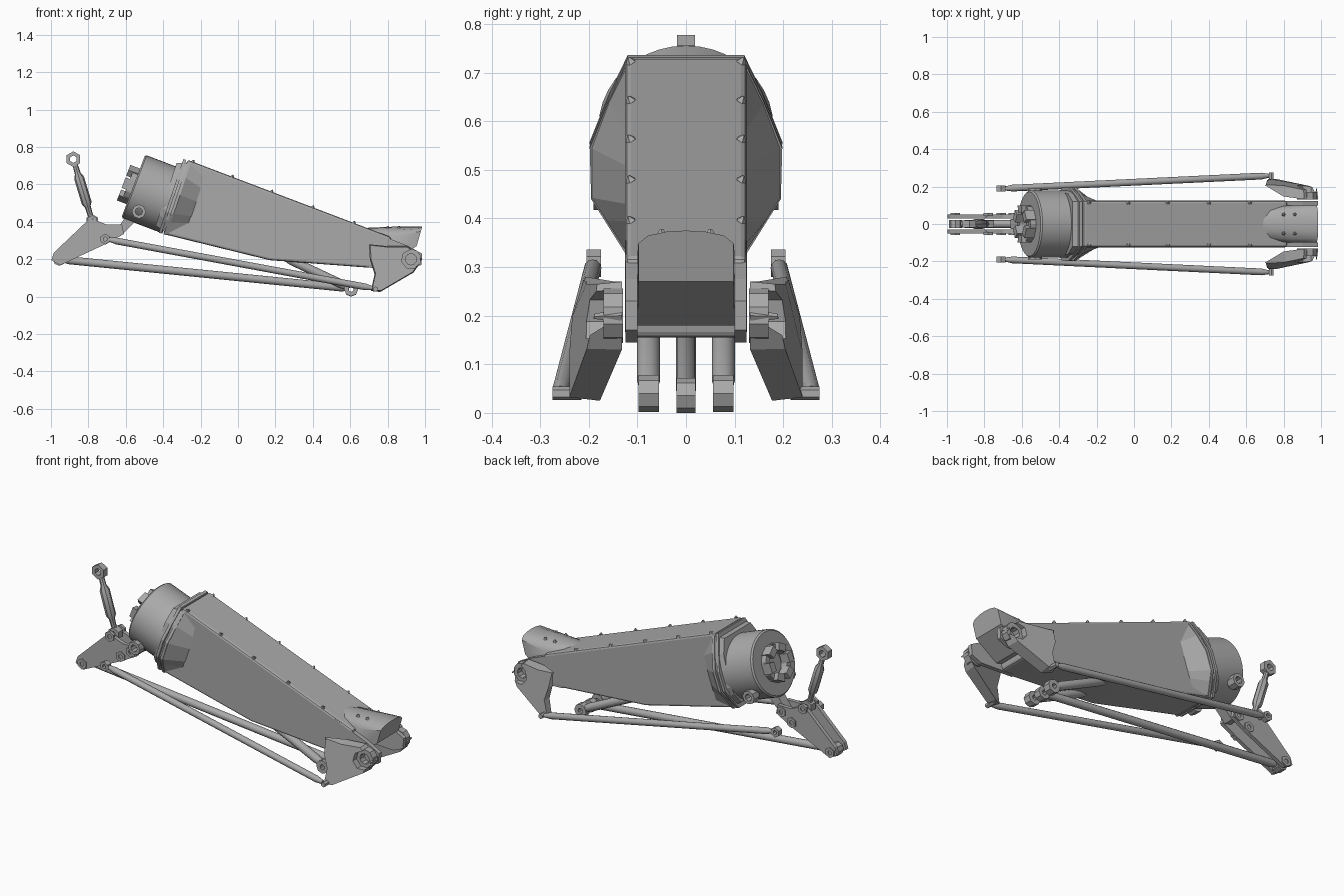
import bpy, bmesh, math
from mathutils import Vector

cube = bpy.data.objects.get("Cube")
if cube:
    bpy.data.objects.remove(cube, do_unlink=True)

grey = bpy.data.materials.new("metal grey")
grey.use_nodes = True
COLOUR = (0.4, 0.4, 0.4, 1)
grey.diffuse_color = COLOUR
grey.node_tree.nodes["Principled BSDF"].inputs["Base Color"].default_value = COLOUR


def loft(name, rings, closed=False, bevel=0, smooth=False):
    """Skin a list of equal-length point rings; cap the ends unless closed."""
    bm = bmesh.new()
    vs = [[bm.verts.new(p) for p in ring] for ring in rings]
    n = len(vs[0])
    pairs = list(zip(vs, vs[1:])) + ([(vs[-1], vs[0])] if closed else [])
    for a, b in pairs:
        for i in range(n):
            j = (i + 1) % n
            bm.faces.new((a[i], a[j], b[j], b[i]))
    if not closed:
        bm.faces.new(vs[0])
        bm.faces.new(vs[-1])
    bmesh.ops.recalc_face_normals(bm, faces=bm.faces)
    mesh = bpy.data.meshes.new(name)
    bm.to_mesh(mesh)
    bm.free()
    mesh.materials.append(grey)
    ob = bpy.data.objects.new(name, mesh)
    bpy.context.collection.objects.link(ob)
    if bevel:
        mod = ob.modifiers.new("bevel", 'BEVEL')
        mod.width, mod.segments, mod.limit_method = bevel, 2, 'ANGLE'
    if smooth:
        bpy.ops.object.select_all(action='DESELECT')
        ob.select_set(True)
        bpy.context.view_layer.objects.active = ob
        bpy.ops.object.shade_smooth_by_angle(angle=math.radians(35))
    return ob


def prism(name, outline, y0, y1, bevel=0):
    """Extrude a side outline across y."""
    return loft(name, [[(x, y, z) for x, z in outline] for y in (y0, y1)], bevel=bevel)


def turn(name, profile, origin, axis, sides=12, closed=False, smooth=False):
    """Revolve (distance, radius) pairs about an axis."""
    d = Vector(axis).normalized()
    u = Vector((0, 0, 1)) if abs(d.z) < 0.9 else Vector((1, 0, 0))
    u = (u - d * u.dot(d)).normalized()
    w = d.cross(u)
    rings = []
    for t, r in profile:
        rings.append([Vector(origin) + d * t + (u * math.cos(a) + w * math.sin(a)) * r
                      for a in (math.tau * i / sides for i in range(sides))])
    return loft(name, rings, closed=closed, smooth=smooth)


def rod(name, a, b, r, tip=0.7):
    """Round bar with necked ends."""
    a, b = Vector(a), Vector(b)
    n = (b - a).length
    return turn(name, [(0, r * tip), (0.04, r), (n - 0.04, r), (n, r * tip)],
                a, b - a, 12, smooth=True)


def eye(name, centre, outer, inner, width, sides=8):
    """Pierced boss whose hole runs along y."""
    h = width / 2
    return turn(name, [(-h, inner), (-h, outer), (h, outer), (h, inner)],
                centre, (0, 1, 0), sides, closed=True)


# Motor housing and flange share the arm's tilted axis
AXIS = Vector((0.935, 0, -0.354))
UP = Vector((0.354, 0, 0.935))
BACK = Vector((-0.56, 0, 0.59))
turn("motor_housing", [(0, 0.1), (0, 0.172), (0.008, 0.18), (0.235, 0.18), (0.235, 0.1)],
     BACK, AXIS, 40, closed=True, smooth=True)
turn("motor_back_plate", [(0.01, 0.11), (0.02, 0.11)], BACK, AXIS, 24)
turn("hub_ring", [(-0.03, 0.07), (-0.03, 0.1), (0.02, 0.1), (0.02, 0.07)],
     BACK, AXIS, 16, closed=True)
SIDE = Vector((0, 1, 0))
for i in range(6):
    a = math.tau * (i + 0.5) / 6
    out = UP * math.cos(a) + SIDE * math.sin(a)
    tan = SIDE * math.cos(a) - UP * math.sin(a)
    loft("hub_block", [[BACK + AXIS * t + out * r + tan * s
                        for r, s in ((0.06, -0.025), (0.1, -0.03), (0.1, 0.03), (0.06, 0.025))]
                       for t in (-0.055, 0)])

FLANGE = Vector((-0.337, 0, 0.532))
F_AXIS = Vector((0.95, 0, -0.32))
F_UP = Vector((0.32, 0, 0.95))
half = [(0.12, 0.207), (0.16, 0.12), (0.198, 0.02), (0.195, -0.09), (0.165, -0.14), (0.125, -0.207)]
outline = half + [(-y, v) for y, v in reversed(half)]


def flange_ring(t, sy, sv):
    return [FLANGE + F_AXIS * t + SIDE * max(-sy, min(sy, y)) + F_UP * v * sv for y, v in outline]


for t in (-0.022, 0.006):
    loft("flange_plate", [flange_ring(t, 0.2, 1), flange_ring(t + 0.016, 0.2, 1)])
loft("flange_core", [flange_ring(-0.05, 0.17, 0.85), flange_ring(0.02, 0.19, 0.95)])
loft("flange_taper", [flange_ring(0.02, 0.195, 0.97), flange_ring(0.12, 0.122, 0.75)])

# Main arm
prism("arm_body", [(-0.27, 0.732), (0.67, 0.375), (0.82, 0.318), (0.78, 0.155), (0.7, 0.155),
                   (0.17, 0.195), (-0.40, 0.335)], -0.125, 0.125, bevel=0.012)

# Wrist hood: arched sections whose end leans outward at the top
def arch(xt, xb, zt, zb, w):
    top = zt - zb
    pts = [(-1, 0), (-1, 0.75), (-0.8, 0.9), (-0.4, 0.98), (0, 1),
           (0.4, 0.98), (0.8, 0.9), (1, 0.75), (1, 0)]
    return [(xb + (xt - xb) * k, w * s, zb + top * k) for s, k in pts]


loft("wrist_hood", [arch(0.69, 0.69, 0.368, 0.25, 0.06), arch(0.73, 0.72, 0.37, 0.2, 0.09),
                    arch(0.85, 0.82, 0.375, 0.18, 0.1), arch(0.985, 0.955, 0.375, 0.27, 0.098)],
     smooth=True)
for x in (0.8, 0.86):
    for y in (-0.05, 0.05):
        turn("hood_bolt", [(0, 0.011), (0.012, 0.004)], (x, y, 0.366), (0, 0, 1), 5)

# Fairing behind each wrist joint
EAR_IN = [(0.70, 0.28), (0.80, 0.27), (0.91, 0.27), (0.985, 0.2),
          (0.94, 0.13), (0.76, 0.025), (0.71, 0.03), (0.73, 0.12), (0.705, 0.2)]


def ear_points(s, outer):
    pts = []
    for x, z in EAR_IN:
        if outer:
            y = 0.24 - 0.2 * max(0, x - 0.76) - 0.3 * max(0, z - 0.18)
            x, z = x + (0.84 - x) * 0.05, z + (0.17 - z) * 0.05
        else:
            y = 0.132 + 0.075 * max(0, min(1, (0.82 - x) / 0.1))
        pts.append((x, s * y, z))
    return pts


def drill(ob, centre, r):
    """Cut a faceted bore along y and remove the cutter."""
    cutter = turn("bore_cutter", [(-0.1, r), (0.1, r)], centre, (0, 1, 0), 7)
    cutter.hide_render = True
    mod = ob.modifiers.new("bore", 'BOOLEAN')
    mod.operation, mod.object = 'DIFFERENCE', cutter
    bpy.context.view_layer.update()
    ob.data = bpy.data.meshes.new_from_object(ob.evaluated_get(bpy.context.evaluated_depsgraph_get()))
    ob.modifiers.clear()
    bpy.data.objects.remove(cutter, do_unlink=True)


for s, side in ((1, "left"), (-1, "right")):
    ear = loft(side + "_wrist_fairing", [ear_points(s, False), ear_points(s, True)])
    drill(ear, (0.925, s * 0.2, 0.2), 0.052)
    eye(side + "_wrist_bearing", (0.925, s * 0.15, 0.2), 0.056, 0.03, 0.04, 10)
    prism(side + "_wrist_cheek", [(0.7, 0.355), (0.9, 0.275), (0.985, 0.23), (0.98, 0.17),
                                  (0.92, 0.145), (0.7, 0.155)], s * 0.1, s * 0.124)
    # Long outer rod
    rod(side + "_outer_rod", (-0.69, s * 0.19, 0.305), (0.72, s * 0.258, 0.045), 0.018, 0.6)
    eye(side + "_rod_eye", (-0.71, s * 0.19, 0.308), 0.028, 0.012, 0.03, 6)
    turn(side + "_rod_pin", [(-0.03, 0.014), (0.03, 0.014)], (0.735, s * 0.245, 0.04), (0, 1, 0), 6)
    # Plugs on the motor sides
    eye(side + "_motor_plug", (-0.53, s * 0.165, 0.455), 0.038, 0.02, 0.05)
    # Bolts along the arm's upper edge
    for x in (-0.24, -0.03, 0.18, 0.4, 0.62):
        turn("arm_bolt", [(0, 0.012), (0.012, 0.003)],
             (x, s * 0.113, 0.732 - 0.38 * (x + 0.27)), (0.36, s * 0.5, 0.93), 5)
    # Struts from the arm's underside
    y = s * 0.077
    rod(side + "_strut", (0.25, y, 0.21), (0.59, y, 0.05), 0.024)
    eye(side + "_strut_eye", (0.605, y, 0.04), 0.038, 0.014, 0.042)
    # Lever plates
    prism(side + "_lever_plate", [(-0.985, 0.235), (-0.79, 0.42), (-0.70, 0.385), (-0.62, 0.385),
                                  (-0.61, 0.335), (-0.70, 0.285), (-0.95, 0.168), (-0.998, 0.195)],
          s * 0.03, s * 0.052)
    for x, z in ((-0.955, 0.2), (-0.78, 0.405), (-0.71, 0.308), (-0.645, 0.352)):
        eye("lever_boss", (x, s * 0.05, z), 0.03, 0.013, 0.016, 6)

# Bracket joining lever and motor
prism("lever_bracket", [(-0.66, 0.34), (-0.60, 0.43), (-0.53, 0.42), (-0.62, 0.33)], -0.028, 0.028)

# Lower rod from the lever tip
rod("lower_rod", (-0.94, 0, 0.198), (0.59, 0, 0.045), 0.021)
eye("lower_rod_front_eye", (0.605, 0, 0.036), 0.036, 0.014, 0.04)
eye("lower_rod_back_eye", (-0.955, 0, 0.2), 0.035, 0.014, 0.045)

# Short upright link
start, end = Vector((-0.78, 0, 0.405)), Vector((-0.88, 0, 0.735))
turn("link_bar", [(0.02, 0.014), (0.08, 0.016), (0.1, 0.027), (0.24, 0.027), (0.265, 0.016), (0.32, 0.014)],
     start, end - start, 8, smooth=True)
eye("link_lower_eye", start, 0.036, 0.015, 0.04, 6)
eye("link_upper_eye", end, 0.042, 0.02, 0.036, 6)
